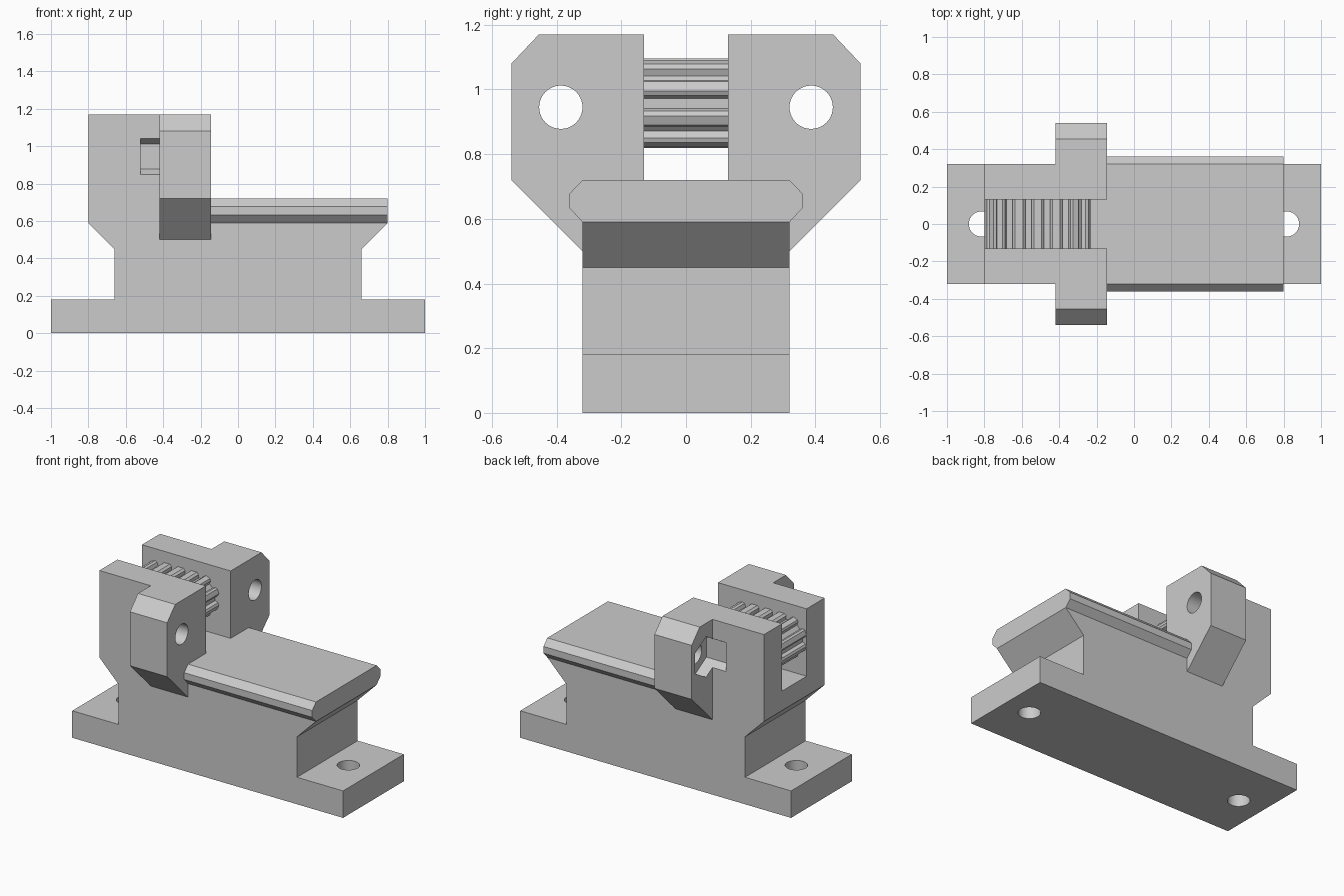
import bpy, bmesh, math
from mathutils import Vector

cube = bpy.data.objects.get("Cube")
if cube:
    bpy.data.objects.remove(cube, do_unlink=True)

grey = bpy.data.materials.new("light_grey")
grey.use_nodes = True
COLOUR = (0.6, 0.6, 0.6, 1)
grey.diffuse_color = COLOUR
grey.node_tree.nodes["Principled BSDF"].inputs["Base Color"].default_value = COLOUR

AXES = {"x": lambda u, v, w: (w, u, v),   # profile in y, z
        "y": lambda u, v, w: (u, w, v),   # profile in x, z
        "z": lambda u, v, w: (u, v, w)}   # profile in x, y


def prism(name, outline, axis, start, end):
    """Extrude a closed outline along an axis."""
    bm = bmesh.new()
    face = bm.faces.new([bm.verts.new(AXES[axis](u, v, start)) for u, v in outline])
    grown = bmesh.ops.extrude_face_region(bm, geom=[face])["geom"]
    shift = Vector(AXES[axis](0, 0, end - start))
    bmesh.ops.translate(bm, vec=shift, verts=[g for g in grown if isinstance(g, bmesh.types.BMVert)])
    bmesh.ops.recalc_face_normals(bm, faces=bm.faces)
    mesh = bpy.data.meshes.new(name)
    bm.to_mesh(mesh)
    bm.free()
    mesh.materials.append(grey)
    obj = bpy.data.objects.new(name, mesh)
    bpy.context.collection.objects.link(obj)
    return obj


def mirrored(half):
    """Complete a half outline across its vertical axis."""
    return half + [(-u, v) for u, v in reversed(half)]


def ring(u, v, radius, sides):
    """Regular polygon with a corner at the top."""
    steps = [math.tau * i / sides for i in range(sides)]
    return [(u + radius * math.sin(a), v + radius * math.cos(a)) for a in steps]


def select_only(obj):
    bpy.ops.object.select_all(action="DESELECT")
    obj.select_set(True)
    bpy.context.view_layer.objects.active = obj


def combine(target, tool, operation):
    """Apply a boolean and discard its tool."""
    tool.hide_render = True
    mod = target.modifiers.new("combine", "BOOLEAN")
    mod.operation, mod.object, mod.solver = operation, tool, "EXACT"
    select_only(target)
    bpy.ops.object.modifier_apply(modifier=mod.name)
    bpy.data.objects.remove(tool, do_unlink=True)


# Main body: flanged foot, waist, flared top and raised clamp end
TOP, DECK, STEP = 1.17, 0.72, -0.145
foot = [(1, 0), (1, 0.18), (0.66, 0.18), (0.66, 0.45), (0.8, 0.59)]
body_side = foot + [(0.8, DECK), (STEP, DECK), (STEP, TOP), (-0.8, TOP)]
body_side += [(-u, v) for u, v in reversed(foot)]
body = prism("bracket_body", body_side, "y", -0.32, 0.32)

# Chamfered side ears
ears = mirrored([(0.32, 0.5), (0.54, DECK), (0.54, 1.08), (0.455, TOP)])
combine(body, prism("ears", ears, "x", -0.42, STEP), "UNION")

# Slide rail with bevelled edges
rail = mirrored([(0.32, 0.59), (0.36, 0.633), (0.36, 0.678), (0.32, DECK)])
combine(body, prism("rail", rail, "x", STEP - 0.02, 0.8), "UNION")

# Belt slot
slot = mirrored([(0.13, DECK), (0.13, 1.4)])
combine(body, prism("slot", slot, "x", -1.2, STEP + 0.1), "DIFFERENCE")

# Ear bolt holes with nut pockets, and foot mounting holes
for side in (-1, 1):
    y = side * 0.387
    combine(body, prism("bolt_hole", ring(y, 0.945, 0.067, 40), "x", -0.5, 0.1), "DIFFERENCE")
    combine(body, prism("nut_pocket", ring(y, 0.945, 0.135, 6), "x", -0.52, -0.34), "DIFFERENCE")
    combine(body, prism("foot_hole", ring(side * 0.815, 0, 0.068, 40), "z", -0.2, 0.4), "DIFFERENCE")

# Toothed belt bar: a stadium with teeth all round
MID_X, MID_Z, PITCH, REACH = -0.515, 0.957, 0.1, 0.15
ROOT, SHOULDER, TIP = 0.103, 0.126, 0.138
frames = []
for half in (0, 180):
    sign = 1 if half == 0 else -1
    frames += [(sign * REACH, half + a, 0.026) for a in (-67.5, -22.5, 22.5, 67.5)]
    frames += [(sign * k * PITCH, half + 90, 0.034) for k in (1, 0, -1)]
outline = []
for centre, degrees, w in frames:
    a = math.radians(degrees)
    tooth = [(ROOT, -w), (SHOULDER, -w), (TIP, -w * 0.6),
             (TIP, w * 0.6), (SHOULDER, w), (ROOT, w)]
    outline += [(MID_X + centre + r * math.cos(a) - t * math.sin(a),
                 MID_Z + r * math.sin(a) + t * math.cos(a)) for r, t in tooth]
prism("toothed_belt_bar", outline, "y", -0.13, 0.13)

# Smooth only the round bores
select_only(body)
bpy.ops.object.shade_smooth_by_angle(angle=math.radians(25))
